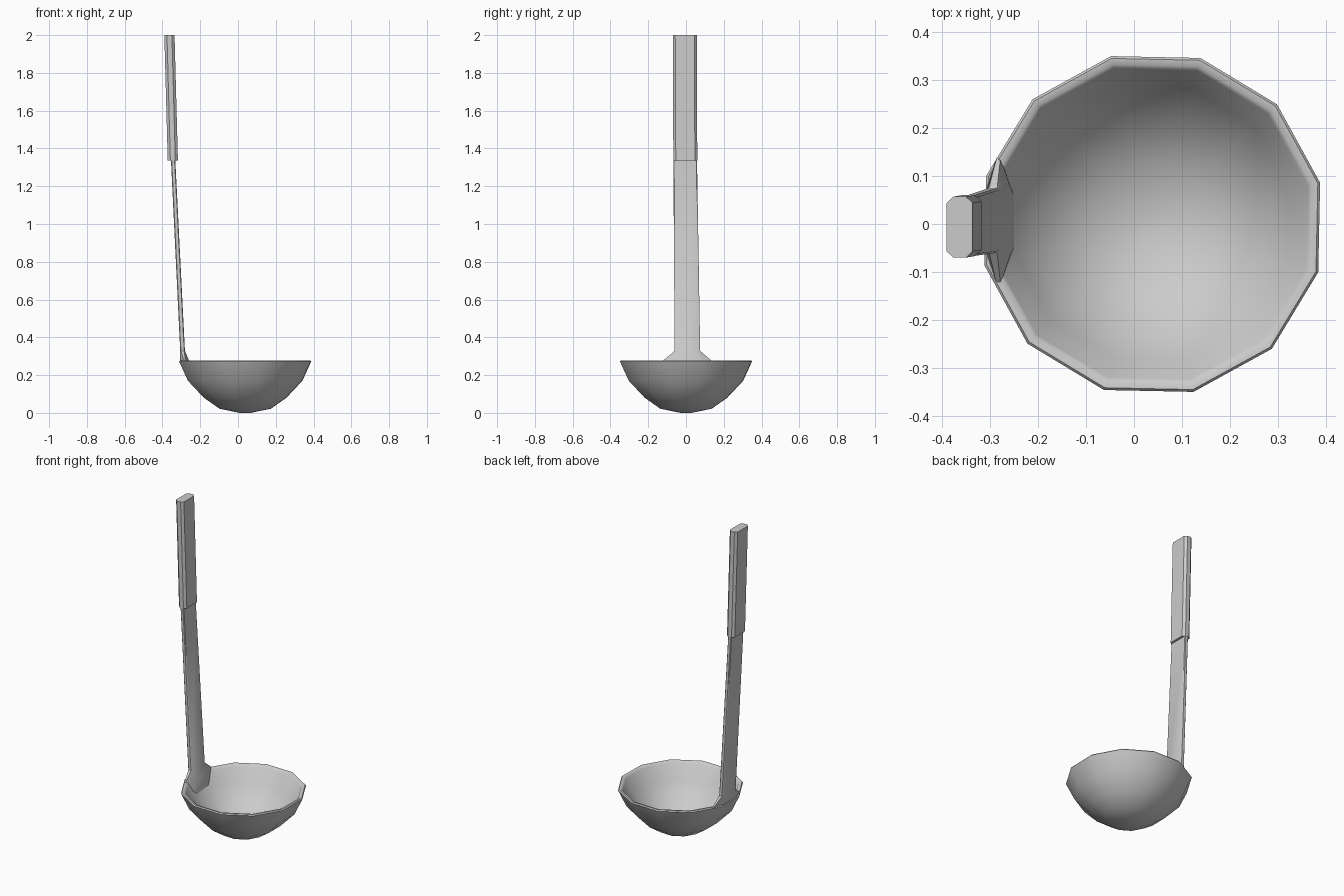
import bpy, bmesh, math

if "Cube" in bpy.data.objects:
    bpy.data.objects.remove(bpy.data.objects["Cube"])


def loft(name, rings, cap_start=True, cap_end=True, angle=35):
    """Skin a list of equal-length point rings into one object."""
    bm = bmesh.new()
    loops = [[bm.verts.new(p) for p in ring] for ring in rings]
    n = len(loops[0])
    for a, b in zip(loops, loops[1:]):
        for i in range(n):
            j = (i + 1) % n
            bm.faces.new((a[i], a[j], b[j], b[i]))
    if cap_start:
        bm.faces.new(loops[0][::-1])
    if cap_end:
        bm.faces.new(loops[-1])
    bmesh.ops.remove_doubles(bm, verts=bm.verts, dist=1e-5)
    bmesh.ops.recalc_face_normals(bm, faces=bm.faces)
    mesh = bpy.data.meshes.new(name)
    bm.to_mesh(mesh)
    bm.free()
    ob = bpy.data.objects.new(name, mesh)
    bpy.context.collection.objects.link(ob)
    bpy.ops.object.select_all(action='DESELECT')
    ob.select_set(True)
    bpy.context.view_layer.objects.active = ob
    bpy.ops.object.shade_smooth_by_angle(angle=math.radians(angle))
    return ob


def circle(r, z, cx=0.038, n=12, phase=13.8):
    angs = [math.radians(phase + 360 * i / n) for i in range(n)]
    return [(cx + r * math.cos(a), r * math.sin(a), z) for a in angs]


def slab(x0, x1, y0, y1, z, dx=0.0, dy=0.0):
    """Rectangle whose corners are cut by dx, dy."""
    return [(x0, y0 + dy, z), (x0 + dx, y0, z), (x1 - dx, y0, z), (x1, y0 + dy, z),
            (x1, y1 - dy, z), (x1 - dx, y1, z), (x0 + dx, y1, z), (x0, y1 - dy, z)]


# Bowl: twelve-sided shell, outside up to the rim and back down inside
profile = [(0.03, 0.0), (0.14, 0.022), (0.225, 0.08), (0.312, 0.17), (0.36, 0.272),
           (0.355, 0.278), (0.342, 0.277), (0.333, 0.268),
           (0.292, 0.178), (0.212, 0.095), (0.132, 0.04), (0.03, 0.02)]
loft("bowl", [circle(r, z) for r, z in profile], angle=50)

# Stem: sinks into the bowl wall, flares along the rim, then rises
loft("stem", [
    slab(-0.262, -0.25, -0.06, 0.07, 0.19, 0.004, 0.01),
    slab(-0.306, -0.258, -0.125, 0.138, 0.274, 0.02, 0.06),
    slab(-0.306, -0.281, -0.06, 0.075, 0.328, 0.004, 0.004),
    slab(-0.356, -0.333, -0.067, 0.058, 1.36, 0.004, 0.004)])

# Grip: thicker chamfered bar over the top of the stem
loft("grip", [
    slab(-0.372, -0.318, -0.067, 0.06, 1.335, 0.014, 0.013),
    slab(-0.39, -0.336, -0.07, 0.057, 2.0, 0.014, 0.013)])
